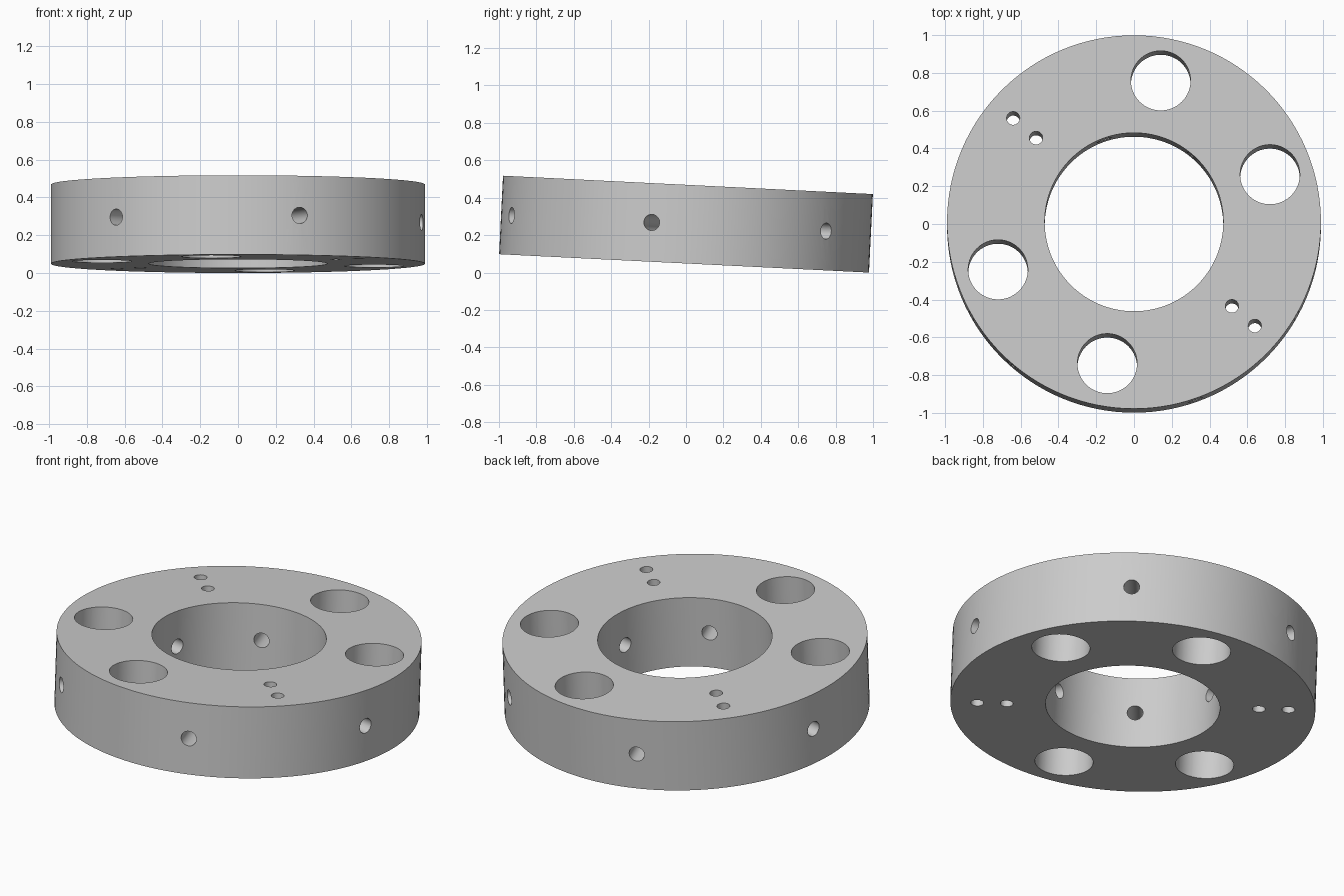
import bpy, bmesh
from math import radians, pi
from mathutils import Matrix, Vector

OUTER, INNER, THICK = 0.99, 0.473, 0.42
BASE = 49.3      # angle of the hole pattern about the ring axis
TILT = -2.84     # lean of the whole ring

cube = bpy.data.objects.get("Cube")
if cube:
    bpy.data.objects.remove(cube, do_unlink=True)

metal = bpy.data.materials.new("plain_grey")
metal.use_nodes = True
grey = (0.6, 0.6, 0.6, 1)
metal.diffuse_color = grey
metal.node_tree.nodes["Principled BSDF"].inputs["Base Color"].default_value = grey


def to_object(bm, name):
    bmesh.ops.recalc_face_normals(bm, faces=bm.faces)
    mesh = bpy.data.meshes.new(name)
    bm.to_mesh(mesh)
    bm.free()
    mesh.materials.append(metal)
    obj = bpy.data.objects.new(name, mesh)
    bpy.context.collection.objects.link(obj)
    return obj


def spin(angle):
    return Matrix.Rotation(radians(BASE + angle), 4, 'Z')


def bore(bm, radius, depth, segments, matrix):
    bmesh.ops.create_cone(bm, cap_ends=True, segments=segments, radius1=radius,
                          radius2=radius, depth=depth, matrix=matrix)


# Ring body: a rectangular section spun around the axis
bm = bmesh.new()
h = THICK / 2
section = [bm.verts.new((r, 0, z)) for r, z in
           ((INNER, -h), (OUTER, -h), (OUTER, h), (INNER, h))]
edges = [bm.edges.new((section[i], section[(i + 1) % 4])) for i in range(4)]
bmesh.ops.spin(bm, geom=section + edges, cent=(0, 0, 0), axis=(0, 0, 1),
               angle=2 * pi, steps=128, use_merge=True)
bmesh.ops.remove_doubles(bm, verts=bm.verts, dist=0.0001)
ring = to_object(bm, "ring_body")

# Cutter holding every bore
bm = bmesh.new()
for side in (0, 180):
    for a in (-30, 30):                      # large through holes
        bore(bm, 0.158, 1, 64, spin(side + a) @ Matrix.Translation((0.763, 0, 0)))
    for r in (0.684, 0.844):                 # paired pin holes
        bore(bm, 0.035, 1, 32, spin(side + 90) @ Matrix.Translation((r, 0, 0)))
for k in range(6):                           # radial screw holes
    bore(bm, 0.043, 0.8, 32, spin(60 * k) @ Matrix.Translation((0.74, 0, 0))
         @ Matrix.Rotation(pi / 2, 4, 'Y'))
cutter = to_object(bm, "bore_cutter")
cutter.hide_render = True

# Drill the ring and drop the cutter
drill = ring.modifiers.new("drill", 'BOOLEAN')
drill.operation = 'DIFFERENCE'
drill.solver = 'EXACT'
drill.object = cutter
bpy.ops.object.select_all(action='DESELECT')
ring.select_set(True)
bpy.context.view_layer.objects.active = ring
bpy.ops.object.modifier_apply(modifier=drill.name)
bpy.data.objects.remove(cutter, do_unlink=True)
bpy.ops.object.shade_smooth_by_angle(angle=radians(30))

# Lean the ring and rest its lowest edge on the ground
ring.rotation_euler.x = radians(TILT)
turn = Matrix.Rotation(radians(TILT), 3, 'X')
ring.location.z = -min((turn @ v.co).z for v in ring.data.vertices)
